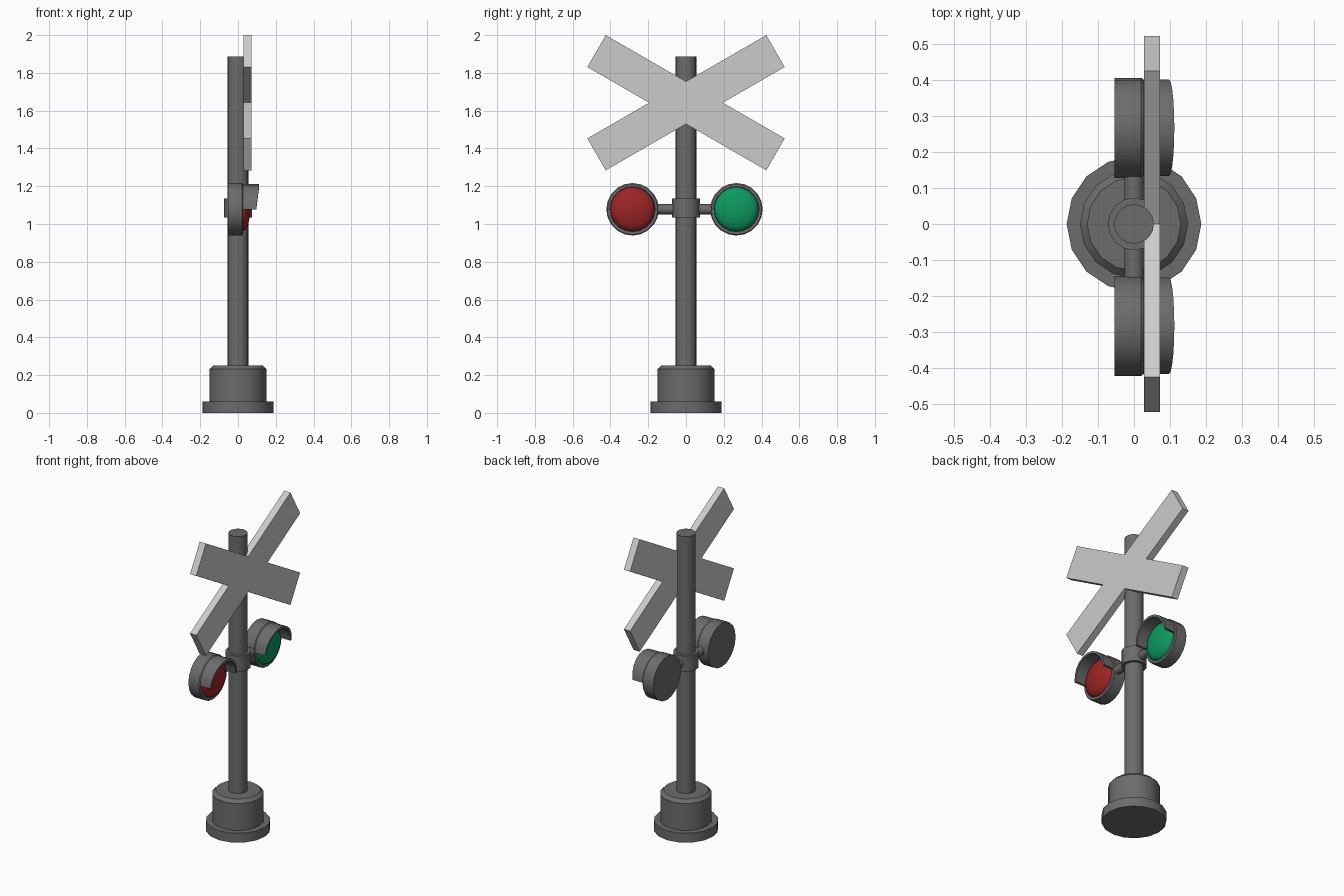
import bpy, bmesh
from math import sin, cos, pi, radians
from mathutils import Matrix, Vector

if "Cube" in bpy.data.objects:
    bpy.data.objects.remove(bpy.data.objects["Cube"])

DARK = (0.15, 0.15, 0.15)


def finish(name, bm, color=None, smooth=True):
    bmesh.ops.recalc_face_normals(bm, faces=bm.faces)
    me = bpy.data.meshes.new(name)
    bm.to_mesh(me)
    bm.free()
    ob = bpy.data.objects.new(name, me)
    bpy.context.collection.objects.link(ob)
    if color:
        mat = bpy.data.materials.new(name + "_paint")
        mat.diffuse_color = (*color, 1)
        mat.use_nodes = True
        mat.node_tree.nodes["Principled BSDF"].inputs["Base Color"].default_value = mat.diffuse_color
        me.materials.append(mat)
    if smooth:
        bpy.ops.object.select_all(action='DESELECT')
        ob.select_set(True)
        bpy.context.view_layer.objects.active = ob
        bpy.ops.object.shade_smooth_by_angle(angle=radians(35))
    return ob


def lathe(name, profile, sides, axis=(0, 0, 1), origin=(0, 0, 0), color=DARK):
    """Revolve (radius, height) points about an axis through origin."""
    bm = bmesh.new()
    vs = [bm.verts.new((r, 0, h)) for r, h in profile]
    es = [bm.edges.new(p) for p in zip(vs, vs[1:])]
    bmesh.ops.spin(bm, geom=vs + es, cent=(0, 0, 0), axis=(0, 0, 1),
                   angle=2 * pi, steps=sides)
    bmesh.ops.remove_doubles(bm, verts=bm.verts, dist=1e-5)
    rot = Vector((0, 0, 1)).rotation_difference(Vector(axis)).to_matrix().to_4x4()
    bm.transform(Matrix.Translation(origin) @ rot)
    return finish(name, bm, color)


def visor(name, cy, cz, steps=10, outer=0.134, inner=0.12):
    """Half-ring hood with a slanted front edge."""
    bm = bmesh.new()
    rows = []
    for i in range(steps + 1):
        a = pi * i / steps
        front = 0.097 + 0.015 * sin(a)
        rows.append([bm.verts.new((x, cy + r * cos(a), cz + r * sin(a)))
                     for r, x in ((outer, 0.015), (outer, front),
                                  (inner, front), (inner, 0.015))])
    for a, b in zip(rows, rows[1:]):
        for k in range(4):
            n = (k + 1) % 4
            bm.faces.new((a[k], a[n], b[n], b[k]))
    bm.faces.new(rows[0])
    bm.faces.new(rows[-1])
    return finish(name, bm, DARK)


# Base, pole and clamp
lathe("base", [(0, 0), (0.187, 0), (0.187, 0.06), (0.15, 0.06), (0.15, 0.232),
               (0.13, 0.252), (0, 0.252)], 16)
lathe("pole", [(0, 0.24), (0.055, 0.24), (0.055, 1.887), (0, 1.887)], 20)
lathe("clamp", [(0.054, 1.035), (0.073, 1.035), (0.073, 1.135), (0.054, 1.135),
                (0.054, 1.035)], 16)

# Crossed sign boards as one outline
half_w, half_l, tilt, mid_z = 0.0975, 0.547, radians(30), 1.642
u, v = Vector((cos(tilt), sin(tilt))), Vector((-sin(tilt), cos(tilt)))
a, b = u * half_l - v * half_w, u * half_l + v * half_w
top, side = half_w / cos(tilt), half_w / sin(tilt)
outline = [(side, 0), a, b, (0, top), (-b[0], b[1]), (-a[0], a[1]),
           (-side, 0), -a, -b, (0, -top), (b[0], -b[1]), (a[0], -a[1])]
bm = bmesh.new()
face = bm.faces.new([bm.verts.new((0.028, y, mid_z + z)) for y, z in outline])
ext = bmesh.ops.extrude_face_region(bm, geom=[face])
bmesh.ops.translate(bm, vec=(0.044, 0, 0),
                    verts=[g for g in ext["geom"] if isinstance(g, bmesh.types.BMVert)])
finish("crossed_boards", bm, smooth=False)

# Lamps: arm, housing, domed lens and hood on each side
lamp_z = 1.078
for label, sgn, cy, color in (("red", -1, -0.283, (0.33, 0.018, 0.018)),
                              ("green", 1, 0.267, (0.004, 0.32, 0.115))):
    lathe(label + "_arm", [(0, 0.05), (0.027, 0.05), (0.027, 0.16), (0, 0.16)], 12,
          (0, sgn, 0), (0, 0, lamp_z))
    centre = (0, cy, lamp_z)
    lathe(label + "_housing", [(0, -0.054), (0.139, -0.054), (0.139, 0.02),
                               (0.134, 0.026), (0.119, 0.026), (0.119, 0.012),
                               (0, 0.012)], 20, (1, 0, 0), centre)
    dome = [(0.118 * cos(t), 0.022 + 0.043 * sin(t))
            for t in (i * pi / 10 for i in range(5))]
    lathe(label + "_lens", [(0.118, 0.013)] + dome + [(0, 0.065)], 20,
          (1, 0, 0), centre, color)
    visor(label + "_visor", cy, lamp_z)
